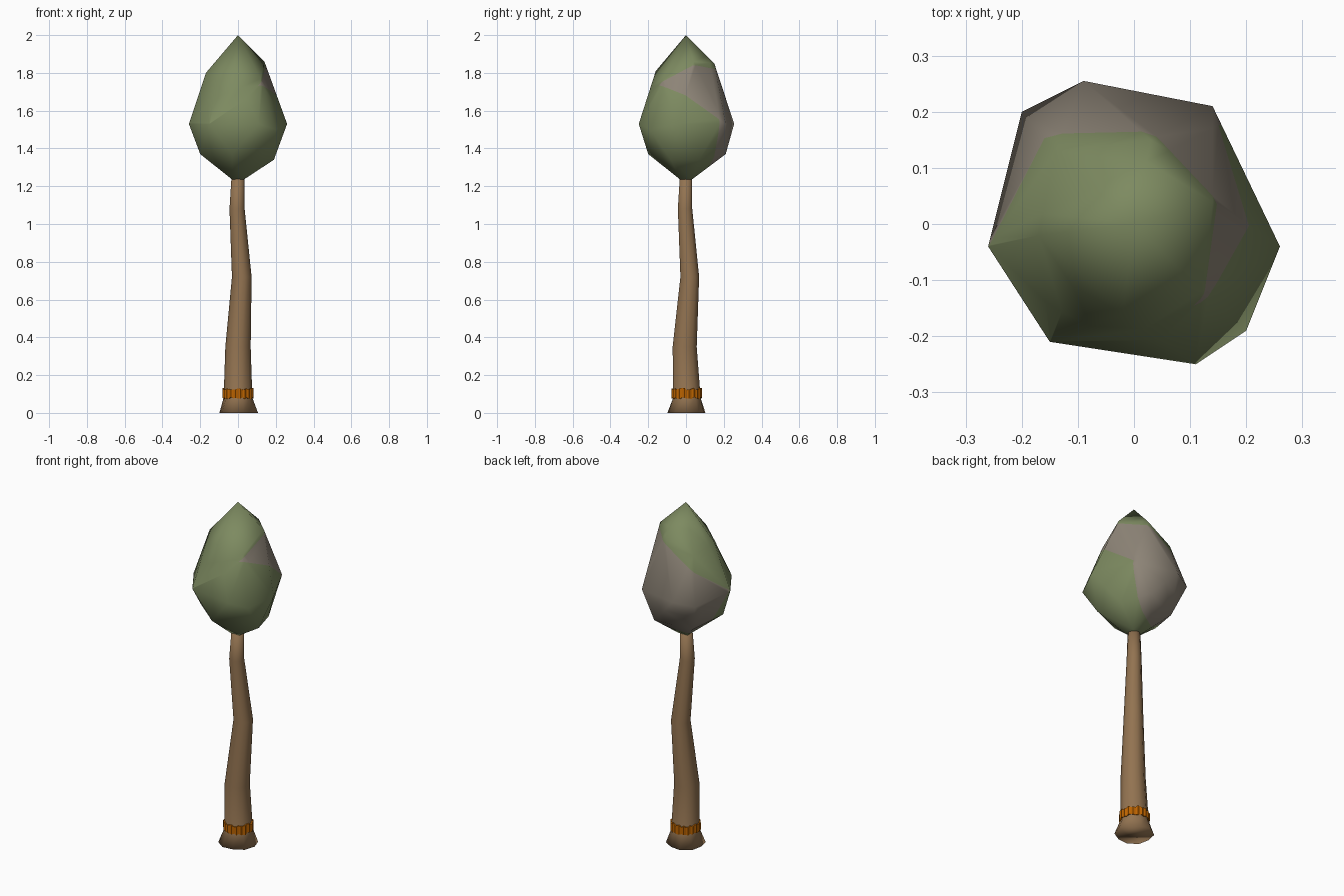
import bpy, bmesh, math, random
from mathutils import Vector

random.seed(4)
if "Cube" in bpy.data.objects:
    bpy.data.objects.remove(bpy.data.objects["Cube"])


def material(name, rgb):
    mat = bpy.data.materials.new(name)
    mat.use_nodes = True
    mat.diffuse_color = (*rgb, 1)
    mat.node_tree.nodes["Principled BSDF"].inputs["Base Color"].default_value = (*rgb, 1)
    return mat


def finish(name, bm, mats, angle):
    bmesh.ops.recalc_face_normals(bm, faces=bm.faces)
    mesh = bpy.data.meshes.new(name)
    bm.to_mesh(mesh)
    bm.free()
    obj = bpy.data.objects.new(name, mesh)
    bpy.context.collection.objects.link(obj)
    for mat in mats:
        mesh.materials.append(mat)
    bpy.ops.object.select_all(action="DESELECT")
    obj.select_set(True)
    bpy.context.view_layer.objects.active = obj
    bpy.ops.object.shade_smooth_by_angle(angle=math.radians(angle))
    return obj


def bridge(bm, a, b):
    n = len(a)
    for i in range(n):
        j = (i + 1) % n
        bm.faces.new((a[i], a[j], b[j], b[i]))


bark = material("bark brown", (0.29, 0.172, 0.082))
orange = material("band orange", (0.5, 0.125, 0))
green = material("leaf green", (0.205, 0.255, 0.118))
taupe = material("dry leaf taupe", (0.268, 0.232, 0.185))

# Trunk: tapered, bent loft with a flared, lobed foot (height, x, y, radius)
SIDES = 10
bm = bmesh.new()
rings = []
for z, x, y, r in [(0, 0, .002, .106), (.08, 0, .005, .076), (.35, 0, -.007, .067),
                   (.72, .02, .02, .052), (1.08, -.005, -.005, .04), (1.27, 0, 0, .033)]:
    ring = []
    for i in range(SIDES):
        a = math.tau * i / SIDES
        rr = r * (.93 if z == 0 and i % 3 == 2 else 1)
        ring.append(bm.verts.new((x + rr * math.cos(a), y + rr * math.sin(a), z)))
    rings.append(ring)
for lower, upper in zip(rings, rings[1:]):
    bridge(bm, lower, upper)
bm.faces.new(rings[0])
bm.faces.new(rings[-1])
finish("trunk", bm, [bark], 180)

# Band: ragged wrapped ring near the foot
STRANDS = 40
bm = bmesh.new()
loops = [[], [], [], []]
for i in range(STRANDS):
    a = math.tau * i / STRANDS
    out = .077 + .005 * (i % 2)
    low = .078 + random.uniform(-.005, .005)
    high = .128 + random.uniform(-.007, .005)
    for loop, r, z in zip(loops, (.068, out, out, .068), (low, low, high, high)):
        loop.append(bm.verts.new((r * math.cos(a), .004 + r * math.sin(a), z)))
for k in range(4):
    bridge(bm, loops[k], loops[(k + 1) % 4])
finish("trunk_band", bm, [orange], 20)

# Crown: faceted egg wrapped around a few corner points
corners = [
    (0, 0, 2),
    (-.17, -.02, 1.8), (-.11, -.11, 1.76), (-.02, -.16, 1.81), (.12, -.12, 1.77),
    (.14, .04, 1.86), (.03, .15, 1.85), (-.14, .13, 1.77),
    (-.26, -.04, 1.53), (-.15, -.21, 1.53), (.11, -.25, 1.53), (.2, -.19, 1.5),
    (.26, -.04, 1.53), (.14, .21, 1.53), (-.09, .255, 1.53), (-.2, .2, 1.51),
    (-.2, -.06, 1.37), (-.03, -.2, 1.37), (.19, -.08, 1.34),
    (.15, .07, 1.34), (.06, .21, 1.37), (-.14, .14, 1.34),
    (-.03, -.03, 1.235), (.03, -.03, 1.235), (.03, .03, 1.235), (-.03, .03, 1.235)]
bm = bmesh.new()
for co in corners:
    bm.verts.new(co)
bmesh.ops.convex_hull(bm, input=bm.verts)

# Dry patch on the back: bounded by three planes cut into the crown
left_tip = Vector((-.25, -.04, 1.54))
cap = (left_tip, Vector((.39, .255, -.583)))
slope = (left_tip, Vector((-.36, .6, 1)))
upright = (Vector((0, .1, 1.5)), Vector((-.5, 1, 0)))
for point, normal in (cap, slope, upright):
    bmesh.ops.bisect_plane(bm, geom=bm.verts[:] + bm.edges[:] + bm.faces[:],
                           plane_co=point, plane_no=normal, dist=.001)
for face in bm.faces:
    mid = face.calc_center_median()
    under_cap, above_slope, behind = [(mid - p).dot(n) > 0 for p, n in (cap, slope, upright)]
    face.material_index = int(under_cap and (above_slope or behind))
finish("crown", bm, [green, taupe], 75)
